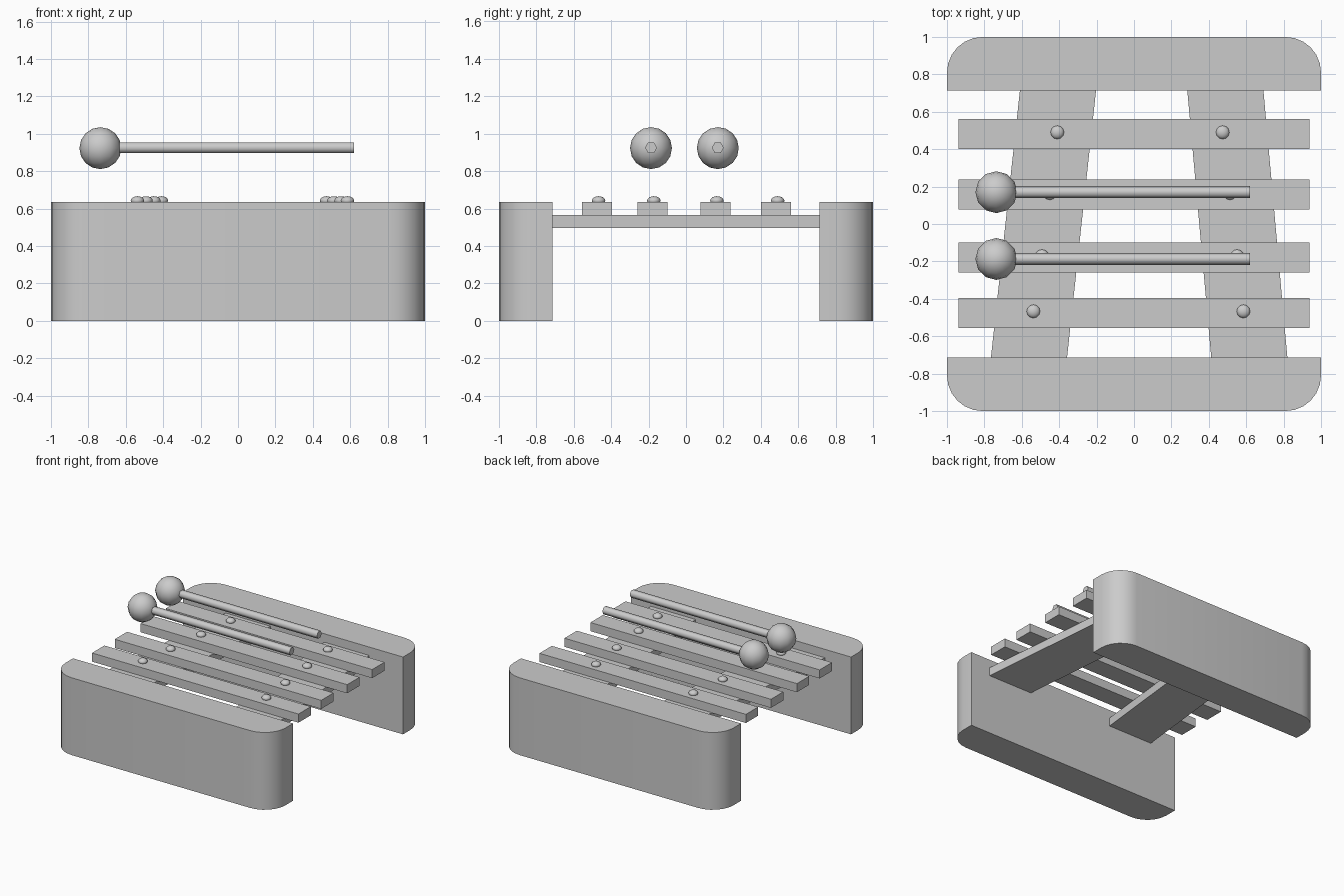
import bpy, math
from mathutils import Vector

cube = bpy.data.objects.get("Cube")
if cube:
    bpy.data.objects.remove(cube, do_unlink=True)

grey = bpy.data.materials.new("plain grey")
grey.use_nodes = True
GREY = (0.6, 0.6, 0.6, 1)
grey.diffuse_color = GREY
grey.node_tree.nodes["Principled BSDF"].inputs["Base Color"].default_value = GREY


def finish(obj, name, smooth=False):
    obj.name = name
    obj.data.materials.append(grey)
    if smooth:
        bpy.ops.object.select_all(action='DESELECT')
        obj.select_set(True)
        bpy.context.view_layer.objects.active = obj
        bpy.ops.object.shade_smooth_by_angle(angle=math.radians(62))
    return obj


def prism(name, outline, z0, z1, smooth=False):
    """Extrude a counter-clockwise xy outline from z0 to z1."""
    n = len(outline)
    verts = [(x, y, z) for z in (z0, z1) for x, y in outline]
    faces = [tuple(reversed(range(n))), tuple(range(n, 2 * n))]
    faces += [(i, (i + 1) % n, n + (i + 1) % n, n + i) for i in range(n)]
    mesh = bpy.data.meshes.new(name)
    mesh.from_pydata(verts, [], faces)
    obj = bpy.data.objects.new(name, mesh)
    bpy.context.collection.objects.link(obj)
    return finish(obj, name, smooth)


# End blocks: outer corners rounded, inner face flat
R, STEPS = 0.19, 6
arc = [(1 - R + R * math.cos(a), 1 - R + R * math.sin(a))
       for a in (math.pi / 2 * i / STEPS for i in range(STEPS + 1))]
back = [(-1, 0.714), (1, 0.714)] + arc + [(-x, y) for x, y in reversed(arc)]
prism("back_end_block", back, 0, 0.635, True)
prism("front_end_block", [(-x, -y) for x, y in back], 0, 0.635, True)

# Two support rails, spreading apart toward the front
prism("right_rail", [(-0.765, -0.714), (-0.358, -0.714), (-0.203, 0.714), (-0.61, 0.714)], 0.497, 0.566)
prism("left_rail", [(0.413, -0.714), (0.82, -0.714), (0.692, 0.714), (0.285, 0.714)], 0.497, 0.566)

# Sound bars, each with a pair of domed pins
rows = [(-0.475, -0.538, 0.585), (-0.18, -0.492, 0.551),
        (0.157, -0.45, 0.513), (0.482, -0.41, 0.474)]
for i, (y, xr, xl) in enumerate(rows, 1):
    prism(f"bar_{i}", [(-0.938, y - 0.08), (0.938, y - 0.08),
                       (0.938, y + 0.08), (-0.938, y + 0.08)], 0.564, 0.635)
    for side, x in (("right", xr), ("left", xl)):
        bpy.ops.mesh.primitive_uv_sphere_add(segments=12, ring_count=8, radius=1,
                                             location=(x, y + 0.008, 0.642))
        pin = bpy.context.object
        pin.scale = (0.036, 0.036, 0.024)
        finish(pin, f"{side}_pin_{i}", True)

# Mallets hovering over the bars: round head and six-sided stick
for side, y in (("front", -0.187), ("back", 0.17)):
    bpy.ops.mesh.primitive_uv_sphere_add(segments=12, ring_count=8, radius=0.112,
                                         location=(-0.736, y, 0.923))
    finish(bpy.context.object, f"{side}_mallet_head", True)
    bpy.ops.mesh.primitive_cylinder_add(vertices=6, radius=0.032, depth=1.32,
                                        location=(-0.04, y, 0.925),
                                        rotation=(0, math.pi / 2, 0))
    finish(bpy.context.object, f"{side}_mallet_stick", True)
